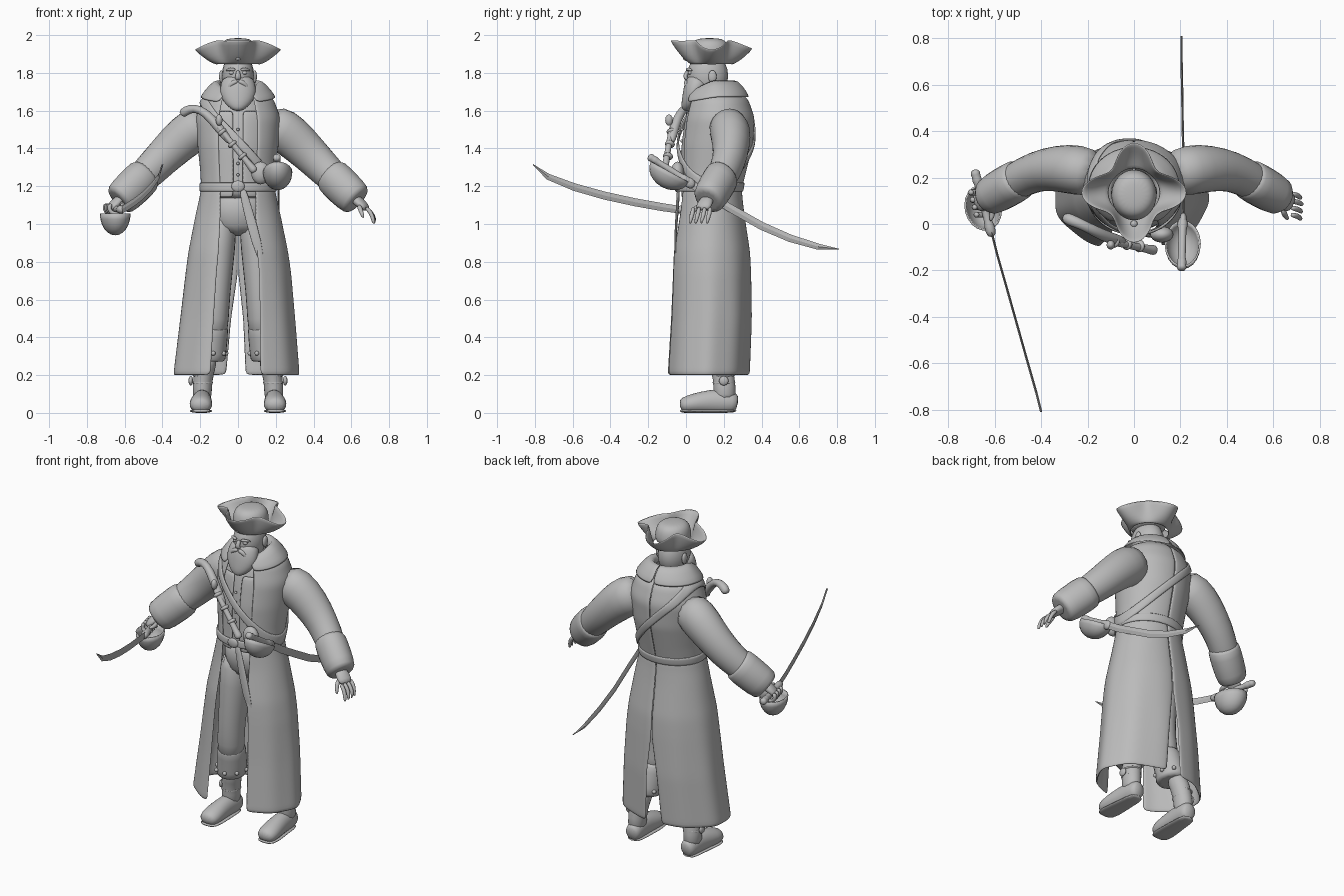
import bpy, bmesh
from math import sin, cos, pi, asin, radians
from mathutils import Vector, Matrix

if "Cube" in bpy.data.objects:
    bpy.data.objects.remove(bpy.data.objects["Cube"])

clay = bpy.data.materials.new("plain_grey")
clay.use_nodes = True
clay.diffuse_color = (0.5, 0.5, 0.5, 1)
clay.node_tree.nodes["Principled BSDF"].inputs["Base Color"].default_value = clay.diffuse_color


def finish(name, bm, subdiv=1, thick=0, smooth=True):
    bmesh.ops.recalc_face_normals(bm, faces=bm.faces)
    mesh = bpy.data.meshes.new(name)
    bm.to_mesh(mesh)
    bm.free()
    mesh.materials.append(clay)
    for poly in mesh.polygons:
        poly.use_smooth = smooth
    obj = bpy.data.objects.new(name, mesh)
    bpy.context.collection.objects.link(obj)
    if thick:
        obj.modifiers.new("thickness", "SOLIDIFY").thickness = thick
        obj.modifiers["thickness"].offset = 0
    if subdiv:
        obj.modifiers.new("rounding", "SUBSURF").levels = subdiv
        obj.modifiers["rounding"].render_levels = subdiv
    return obj


def skin(name, rings, closed=True, caps=True, **style):
    """Join rows of points with quads."""
    bm = bmesh.new()
    rows = [[bm.verts.new(p) for p in ring] for ring in rings]
    count = len(rows[0])
    for low, high in zip(rows, rows[1:]):
        for i in range(count if closed else count - 1):
            j = (i + 1) % count
            bm.faces.new((low[i], low[j], high[j], high[i]))
    if closed and caps:
        bm.faces.new(rows[0])
        bm.faces.new(rows[-1])
    return finish(name, bm, **style)


def tube(name, stations, up=(0, 0, 1), sides=12, **style):
    """Sweep an ellipse; each station is x, y, z, side radius, up radius."""
    centres = [Vector(s[:3]) for s in stations]
    rings = []
    for i, s in enumerate(stations):
        along = centres[min(i + 1, len(centres) - 1)] - centres[max(i - 1, 0)]
        side = along.cross(Vector(up)).normalized()
        rise = side.cross(along).normalized()
        ring = []
        for k in range(sides):
            a = 2 * pi * k / sides
            p = centres[i] + side * cos(a) * s[3] + rise * sin(a) * s[-1]
            p.z = max(p.z, 0)
            ring.append(p)
        rings.append(ring)
    return skin(name, rings, **style)


def ball(name, centre, size, turn=(0, 0, 0), bowl=False):
    bm = bmesh.new()
    bmesh.ops.create_uvsphere(bm, u_segments=20, v_segments=12, radius=1)
    if bowl:
        bmesh.ops.delete(bm, geom=[v for v in bm.verts if v.co.z > 0.1], context="VERTS")
    obj = finish(name, bm, 0, 0)
    tilt = Matrix.Rotation(turn[2], 4, "Z") @ Matrix.Rotation(turn[0], 4, "X")
    obj.data.transform(Matrix.Translation(centre) @ tilt @ Matrix.Diagonal((*size, 1)))
    if bowl:
        obj.modifiers.new("thickness", "SOLIDIFY").thickness = 0.008
    return obj


def flip(side, stations):
    return [(s[0] * side, *s[1:]) for s in stations]


# Body outline: height, centre x, half width, front y, back y, front gap, back slit
OUTLINE = [
    (1.71, 0, .11, .05, .26, .06, 0), (1.66, 0, .18, .02, .32, .08, 0),
    (1.56, 0, .215, -.01, .355, .1, 0), (1.42, 0, .205, -.03, .345, .1, 0),
    (1.28, 0, .19, -.03, .31, .095, 0), (1.18, 0, .185, -.03, .285, .09, 0),
    (1.05, 0, .215, -.04, .3, .09, 0), (.85, 0, .255, -.075, .33, .1, 0),
    (.74, 0, .27, -.08, .335, .11, 0), (.5, -.005, .295, -.09, .34, .12, .03),
    (.2, -.012, .325, -.108, .33, .13, .05)]


def outline(z):
    z = min(max(z, OUTLINE[-1][0]), OUTLINE[0][0])
    for high, low in zip(OUTLINE, OUTLINE[1:]):
        if z >= low[0]:
            t = (z - low[0]) / (high[0] - low[0])
            return [b + (a - b) * t for a, b in zip(high, low)]


def on_body(z, angle, offset=0):
    """Point on the clothed body; angle 0 is front, quarter turn is +x."""
    _, cx, half, front, back, _, _ = outline(z)
    fold = 1 + 0.025 * sin(angle * 9) * min(max(1.1 - z, 0), 0.6)
    depth = (back - front) / 2 + offset
    return (cx + (half + offset) * fold * sin(angle),
            (front + back) / 2 - depth * fold * cos(angle), z)


def wrap(name, top, bottom, offset, gap=None, rows=20, cols=20, thick=.012):
    """Pair of cloth panels round the body, open at the front."""
    for side, label in ((1, "left"), (-1, "right")):
        rings = []
        for r in range(rows + 1):
            z = top + (bottom - top) * r / rows
            line = outline(z)
            start = asin((line[5] if gap is None else gap) / line[2])
            end = pi - asin(line[6] / line[2])
            rings.append([on_body(z, side * (start + (end - start) * c / cols), offset)
                          for c in range(cols + 1)])
        skin(f"{label}_{name}", rings, closed=False, thick=thick)


def band(name, middle, tilt, width, offset):
    """Closed strap round the body, sloping down towards +x."""
    turns = [2 * pi * k / 48 for k in range(48)]
    rings = [[on_body(middle - tilt * sin(a) + h * width, a, offset) for a in turns]
             for h in (-.5, 0, .5)]
    skin(name, rings, caps=False, thick=.012)


# Coat, waistcoat and shirt
wrap("coat_body", 1.71, 1.17, .004)
wrap("coat_skirt", 1.19, .2, .004, rows=24)
wrap("waistcoat", 1.6, 1.14, -.008, gap=.025, rows=10)
skin("shirt", [[on_body(z, 2 * pi * k / 24, -.018) for k in range(24)]
               for z in (1.71, 1.62, 1.5, 1.35, 1.2, 1.12)])
band("waist_belt", 1.195, 0, .05, .012)
band("shoulder_strap", 1.44, .23, .065, .016)
ball("belt_buckle", (0, -.05, 1.2), (.035, .012, .03))
tube("sash_tail", [(.02, -.04, 1.2, .02, .01), (.05, -.045, 1.08, .025, .008),
                   (.1, -.06, .9, .03, .006), (.13, -.05, .78, .008, .004)], up=(0, 1, 0))
for k in range(5):
    ball("shirt_button", (.0, -.022 - .004 * (k > 1), 1.5 - k * .06), (.008, .008, .008))

# Folded collar with drooping front points
for side, label in ((1, "left"), (-1, "right")):
    rings = []
    for z, half, front, back, droop in ((1.71, .09, .05, .23, .03), (1.775, .105, .03, .25, .06),
                                        (1.73, .155, .0, .3, .05), (1.67, .2, -.015, .335, .03)):
        rings.append([(side * half * sin(a), (front + back) / 2 - (back - front) / 2 * cos(a),
                       z - droop * max(cos(a), 0))
                      for a in [.5 + (pi - .5) * c / 12 for c in range(13)]])
    skin(f"{label}_collar", rings, closed=False, thick=.01)

# Trousers, boots
tube("trouser_seat", [(0, .125, 1.18, .16, .13), (0, .125, 1.05, .175, .13), (0, .125, .93, .12, .1)],
     up=(0, 1, 0))
for side, label in ((1, "left"), (-1, "right")):
    def limb(part, stations, **kw):
        tube(f"{label}_{part}", flip(side, stations), **kw)
    limb("trouser_leg", [(.09, .13, 1.08, .095, .11), (.1, .125, .88, .09, .11), (.115, .1, .62, .075, .085),
                         (.125, .11, .5, .08, .085), (.13, .12, .4, .075, .08)], up=(0, 1, 0))
    limb("boot_cuff", [(.13, .12, .47, .07, .075), (.13, .12, .46, .085, .09), (.14, .14, .37, .085, .09),
                       (.15, .155, .28, .09, .1), (.15, .155, .275, .07, .08)], up=(0, 1, 0))
    limb("boot_shaft", [(.155, .17, .32, .06, .065), (.18, .195, .22, .055, .06),
                        (.19, .205, .14, .052, .06), (.19, .205, .05, .055, .065)], up=(0, 1, 0))
    limb("boot_foot", [(.185, .275, .05, .035, .04), (.187, .25, .055, .052, .06), (.19, .17, .062, .052, .07),
                       (.195, .08, .055, .06, .06), (.197, .01, .045, .066, .05),
                       (.197, -.035, .035, .045, .036)])
    limb("boot_sole", [(.187, .275, .01, .05, .012), (.19, .15, .01, .052, .012),
                       (.197, .02, .01, .068, .012), (.197, -.035, .01, .048, .012)])
    for h in (.16, .2):
        limb("ankle_strap", [(.187, .2, h - .012, .062, .068), (.187, .2, h + .012, .062, .068)],
             up=(0, 1, 0))
    ball(f"{label}_ankle_buckle", (side * .25, .2, .17), (.012, .025, .025))
    for k in range(8):
        a = 2 * pi * k / 8 + .2
        ball(f"{label}_boot_stud", (side * .148 + .087 * sin(a), .15 - .097 * cos(a), .315),
             (.012, .012, .012))

    # Sleeves, cuffs and palms
    limb("sleeve", [(.15, .21, 1.53, .1, .11), (.24, .235, 1.5, .115, .125), (.33, .24, 1.42, .105, .112),
                    (.42, .23, 1.33, .09, .1), (.51, .185, 1.24, .085, .09), (.6, .13, 1.15, .07, .07)])
    limb("sleeve_cuff", [(.485, .2, 1.265, .08, .08), (.49, .195, 1.26, .095, .108),
                         (.56, .155, 1.19, .095, .105), (.63, .115, 1.125, .088, .1),
                         (.632, .114, 1.123, .06, .07)])
    limb("hand_palm", [(.61, .12, 1.14, .035, .03), (.65, .1, 1.11, .045, .026), (.685, .085, 1.075, .045, .02)])

# Open left fingers
for k in range(4):
    y = .04 + .03 * k
    tube("left_finger", [(.675, y, 1.09, .012), (.705, y - .005, 1.06, .013),
                         (.715 + .006 * (k % 3), y - .015, 1.025, .012), (.72, y - .02, 1.0, .007)], sides=8)
tube("left_thumb", [(.64, .07, 1.1, .014), (.65, .035, 1.07, .014), (.665, .02, 1.03, .008)], sides=8)
# Right fingers curled round the grip
for k in range(4):
    y = .04 + .032 * k
    x = -.632 - .25 * y
    tube("right_finger", [(x - .03, y, 1.11, .014), (x - .045, y, 1.08, .014), (x - .02, y, 1.05, .014),
                          (x + .02, y, 1.055, .012)], up=(0, 1, 0), sides=8)
tube("right_thumb", [(-.62, .09, 1.11, .015), (-.605, .05, 1.1, .014), (-.62, .01, 1.1, .009)], sides=8)


# Two curved swords
def sword(label, blade, grip, bowl_centre, bowl_size, turn):
    tube(f"{label}_blade", [(*p, .005, w) for p, w in zip(blade, (.02, .021, .021, .021, .02, .016, .002))],
         sides=4, subdiv=0, smooth=False)
    a, b = Vector(grip[0]), Vector(grip[1])
    tube(f"{label}_grip", [(*a.lerp(b, t), r) for t, r in
                           ((0, .022), (.2, .024), (.22, .016), (.5, .019), (.8, .015), (.83, .024),
                            (.9, .018), (.95, .024), (1, .012))])
    ball(f"{label}_guard", bowl_centre, bowl_size, turn, bowl=True)


sword("held_sword", [(-.615, -.03, 1.075), (-.59, -.13, 1.09), (-.55, -.27, 1.115), (-.505, -.43, 1.15),
                     (-.46, -.59, 1.195), (-.42, -.73, 1.25), (-.4, -.81, 1.315)],
      [(-.61, -.06, 1.075), (-.688, .235, 1.085)], (-.65, .07, 1.055), (.08, .1, .115), (0, 0, .25))
sword("hip_sword", [(.21, -.02, 1.245), (.215, .12, 1.15), (.215, .25, 1.075), (.21, .4, .99),
                    (.208, .55, .925), (.205, .7, .88), (.205, .81, .867)],
      [(.21, .03, 1.215), (.205, -.2, 1.36)], (.21, -.085, 1.275), (.078, .115, .09), (-.5, 0, 0))
tube("hip_scabbard_mouth", [(.21, -.02, 1.245, .018, .03), (.213, .05, 1.195, .018, .03)])

# Pistol hung on the strap
tube("pistol_stock", [(-.3, .03, 1.575, .022), (-.28, .02, 1.6, .028), (-.23, 0, 1.617, .022),
                      (-.17, -.03, 1.59, .024), (-.11, -.06, 1.52, .027), (-.03, -.08, 1.42, .022)])
tube("pistol_barrel", [(-.12, -.072, 1.535, .016), (-.03, -.09, 1.425, .016), (.06, -.108, 1.315, .017),
                       (.08, -.112, 1.29, .024), (.092, -.113, 1.275, .02)])
for t in (.2, .5, .8):
    x, y, z = Vector((-.12, -.068, 1.53)).lerp(Vector((.06, -.1, 1.315)), t)
    tube("pistol_band", [(x - .01, y, z + .012, .03), (x + .01, y - .003, z - .012, .03)])
ball("pistol_lock", (-.1, -.09, 1.55), (.018, .02, .03))
ball("powder_pouch", (.12, -.045, 1.27), (.05, .035, .06))

# Head, face and beard
ball("head", (0, .115, 1.785), (.085, .108, .125))
tube("neck", [(0, .16, 1.65, .08), (0, .15, 1.77, .065)], up=(0, 1, 0))
tube("nose", [(0, .012, 1.815, .01, .01), (0, -.004, 1.785, .014, .014), (0, -.002, 1.772, .018, .012),
              (0, .01, 1.765, .014, .008)], up=(0, 1, 0))
tube("beard", [(0, .08, 1.775, .085, .06), (0, .06, 1.74, .092, .066), (0, .045, 1.7, .1, .064),
               (0, .022, 1.655, .085, .048), (0, .0, 1.62, .05, .03), (0, -.01, 1.6, .015, .012)],
     up=(0, 1, 0), sides=16)
for side, label in ((1, "left"), (-1, "right")):
    tube(f"{label}_moustache", flip(side, [(0, .0, 1.757, .012), (.03, .002, 1.748, .015),
                                          (.055, .012, 1.72, .011), (.06, .015, 1.69, .004)]), sides=8)
    tube(f"{label}_brow", flip(side, [(.012, .006, 1.815, .009), (.04, .008, 1.822, .01),
                                     (.066, .035, 1.812, .006)]), sides=8)
    ball(f"{label}_eye", (side * .034, .022, 1.8), (.014, .012, .01))
    ball(f"{label}_ear", (side * .088, .14, 1.78), (.012, .022, .034))

# Four cornered hat
tube("hat_crown", [(0, .125, 1.85, .1, .115), (0, .125, 1.92, .1, .11), (0, .125, 1.965, .088, .095),
                   (0, .125, 1.985, .05, .055)], up=(0, 1, 0), sides=20, subdiv=2)
brim = [[], [], [], []]
for k in range(48):
    a = 2 * pi * k / 48
    point = abs(cos(2 * a)) ** 2.2 if cos(2 * a) ** 2 else 0
    reach = .14 + .09 * point
    edge = 1.975 - point * (.05 * cos(a) ** 2 + (.045 if sin(a) > 0 else .0) * sin(a) ** 2)
    for row, t in zip(brim, (0, .35, .7, 1)):
        r = .108 + (reach - .108) * t
        row.append((r * cos(a), .135 + r * sin(a) * .95, 1.845 + (edge - 1.845) * t ** 1.4))
skin("hat_brim", brim, caps=False, thick=.01)
ball("hat_badge", (0, -.0, 1.88), (.016, .016, .016))
